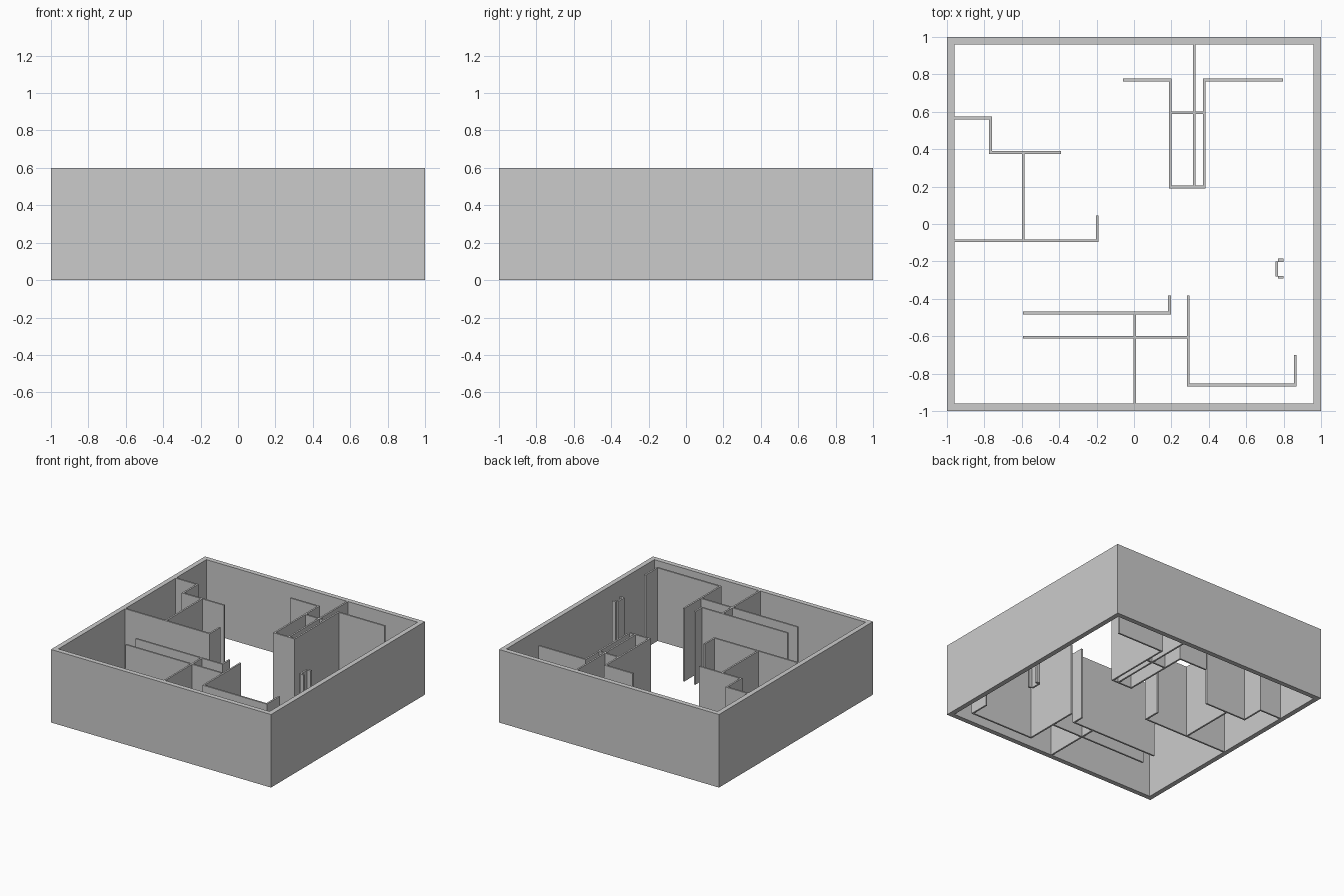
import bpy
import bmesh
from mathutils import Vector

HEIGHT = 0.6
SHELL = 0.04     # outer wall thickness
WALL = 0.014     # partition thickness
INNER = 1 - SHELL

cube = bpy.data.objects.get("Cube")
if cube:
    bpy.data.objects.remove(cube, do_unlink=True)

grey = bpy.data.materials.new("plain grey")
grey.use_nodes = True
grey.diffuse_color = (0.6, 0.6, 0.6, 1)
grey.node_tree.nodes["Principled BSDF"].inputs["Base Color"].default_value = (0.6, 0.6, 0.6, 1)


def wall(name, path, thick=WALL, closed=False):
    """Upright wall along a right-angled centreline, with mitred corners."""
    pts = [Vector((x, y, 0)) for x, y in path]
    n = len(pts)
    count = n if closed else n - 1
    normals = []
    for i in range(count):
        d = (pts[(i + 1) % n] - pts[i]).normalized()
        normals.append(Vector((-d.y, d.x, 0)))
    bm = bmesh.new()
    left, right = [], []
    for i, p in enumerate(pts):
        if closed or 0 < i < n - 1:
            off = normals[i - 1] + normals[i]
        else:
            off = normals[0] if i == 0 else normals[-1]
        off = off * thick / 2
        left.append(bm.verts.new(p + off))
        right.append(bm.verts.new(p - off))
    base = []
    for i in range(count):
        j = (i + 1) % n
        base.append(bm.faces.new((left[i], left[j], right[j], right[i])))
    # Keep the base and raise a copy of it as the top
    top = bmesh.ops.extrude_face_region(bm, geom=base, use_keep_orig=True)["geom"]
    for v in top:
        if isinstance(v, bmesh.types.BMVert):
            v.co.z = HEIGHT
    bmesh.ops.recalc_face_normals(bm, faces=bm.faces)
    mesh = bpy.data.meshes.new(name)
    bm.to_mesh(mesh)
    bm.free()
    mesh.materials.append(grey)
    obj = bpy.data.objects.new(name, mesh)
    bpy.context.collection.objects.link(obj)


# Square outer shell, open at top and bottom
c = 1 - SHELL / 2
wall("outer_wall", [(-c, -c), (c, -c), (c, c), (-c, c)], SHELL, True)

# Rooms on the right-hand side
wall("stepped_partition", [(-INNER, 0.567), (-0.767, 0.567), (-0.767, 0.382), (-0.39, 0.382)])
wall("room_divider", [(-0.593, 0.375), (-0.593, -0.083)])
wall("hooked_partition", [(-INNER, -0.09), (-0.196, -0.09), (-0.196, 0.045)])

# Front corridor and rooms
wall("corridor_back_wall", [(-0.594, -0.476), (0.19, -0.476), (0.19, -0.382)])
wall("corridor_front_wall", [(-0.594, -0.605), (0.283, -0.605)])
wall("corridor_divider", [(0.004, -0.483), (0.004, -0.598)])
wall("front_room_divider", [(0.004, -0.612), (0.004, -INNER)])
wall("front_corner_partition", [(0.29, -0.382), (0.29, -0.861), (0.863, -0.861), (0.863, -0.70)])

# Back core with its two side wings
wall("core_wall", [(-0.06, 0.77), (0.193, 0.77), (0.193, 0.198), (0.375, 0.198),
                   (0.375, 0.77), (0.797, 0.77)])
wall("core_divider", [(0.322, INNER), (0.322, 0.205)])
wall("core_cross_wall", [(0.2, 0.595), (0.368, 0.595)])

# Small bracket-shaped column
wall("column_web", [(0.764, -0.2), (0.764, -0.282)])
wall("column_back_flange", [(0.771, -0.194), (0.8, -0.194)], 0.02)
wall("column_front_flange", [(0.771, -0.284), (0.8, -0.284)])
